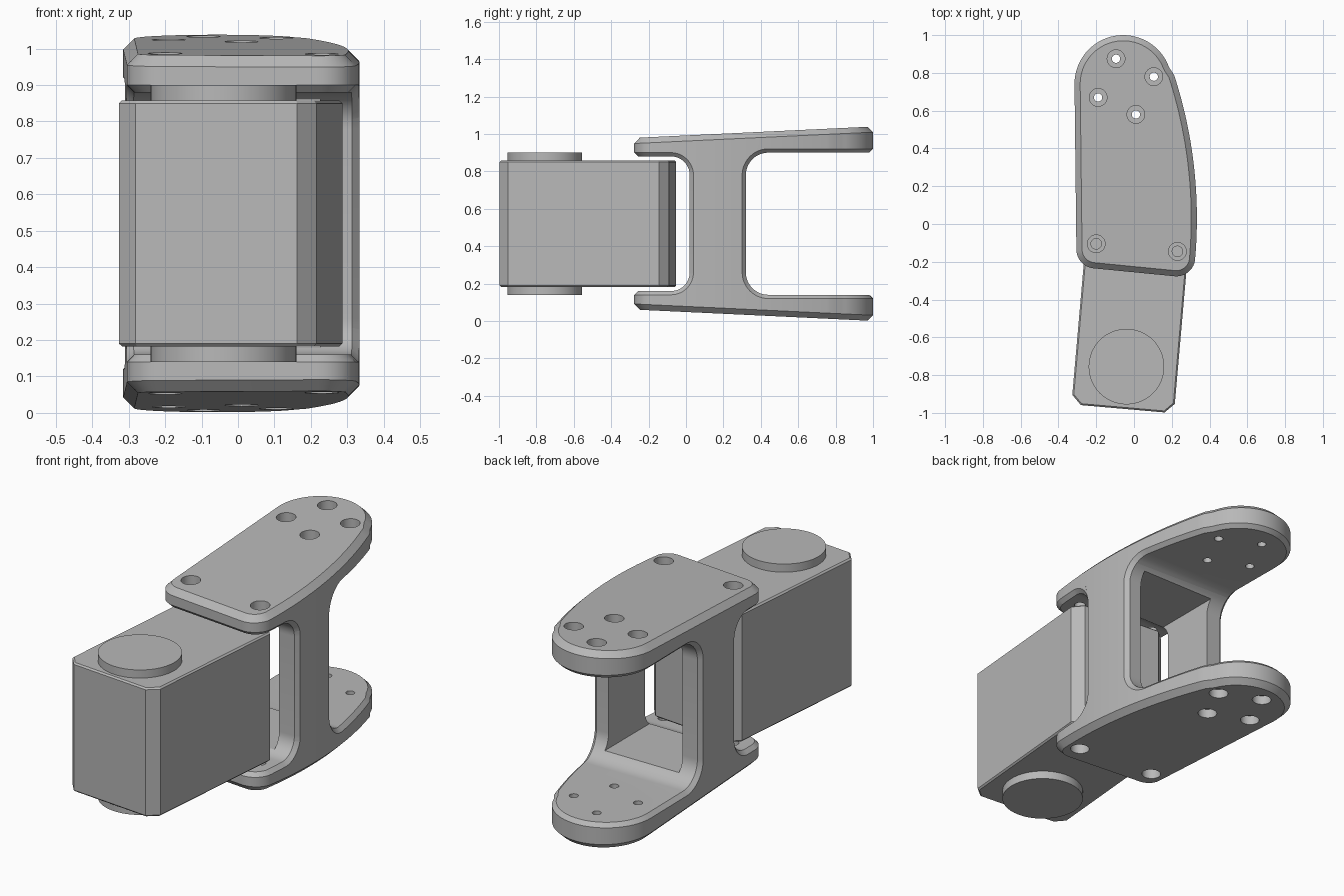
import bpy, bmesh
from math import cos, sin, radians
from mathutils import Matrix, Vector

if "Cube" in bpy.data.objects:
    bpy.data.objects.remove(bpy.data.objects["Cube"])

MID = 0.52          # height of the horizontal symmetry plane

grey = bpy.data.materials.new("satin_grey")
grey.use_nodes = True
GREY = (0.48, 0.48, 0.48, 1)
grey.diffuse_color = GREY
grey.node_tree.nodes["Principled BSDF"].inputs["Base Color"].default_value = GREY


def arc(cx, cy, r, a0, a1, n):
    """Points on an arc, angles in degrees."""
    angles = [radians(a0 + (a1 - a0) * i / n) for i in range(n + 1)]
    return [(cx + r * cos(a), cy + r * sin(a)) for a in angles]


def prism(points, direction):
    """Closed prism from a ring of 3D points."""
    bm = bmesh.new()
    face = bm.faces.new([bm.verts.new(p) for p in points])
    new = bmesh.ops.extrude_face_region(bm, geom=[face])["geom"]
    moved = [g for g in new if isinstance(g, bmesh.types.BMVert)]
    bmesh.ops.translate(bm, verts=moved, vec=direction)
    bmesh.ops.recalc_face_normals(bm, faces=bm.faces)
    return bm


def bevel_edges(bm, edges, width):
    bmesh.ops.bevel(bm, geom=edges, offset=width, offset_type='OFFSET',
                    segments=1, profile=0.5, affect='EDGES', clamp_overlap=False)


def cap_edges(bm):
    """Edges around the top and bottom faces."""
    return list({e for f in bm.faces if abs(f.normal.z) > 0.9 for e in f.edges})


def finish(name, bm):
    mesh = bpy.data.meshes.new(name)
    bm.to_mesh(mesh)
    bm.free()
    mesh.materials.append(grey)
    obj = bpy.data.objects.new(name, mesh)
    bpy.context.collection.objects.link(obj)
    return obj


def activate(obj):
    bpy.ops.object.select_all(action='DESELECT')
    obj.select_set(True)
    bpy.context.view_layer.objects.active = obj


def cut(obj, bm):
    """Subtract a bmesh volume from an object."""
    cutter = finish("cutter", bm)
    cutter.hide_render = True
    activate(obj)
    mod = obj.modifiers.new("cut", 'BOOLEAN')
    mod.operation, mod.solver, mod.object = 'DIFFERENCE', 'EXACT', cutter
    bpy.ops.object.modifier_apply(modifier=mod.name)
    bpy.data.objects.remove(cutter)


def smooth(obj):
    activate(obj)
    bpy.ops.object.shade_smooth_by_angle(angle=radians(25))


def cylinder(x, y, r, z0, z1, n=32):
    ring = [(px, py, z0) for px, py in arc(x, y, r, 0, 360, n)[:-1]]
    return prism(ring, Vector((0, 0, z1 - z0)))


# Motor body: slightly turned box with chamfered corners
bm = bmesh.new()
bmesh.ops.create_cube(bm, size=1)
bmesh.ops.scale(bm, vec=(0.545, 0.91, 0.675), verts=bm.verts)
bevel_edges(bm, [e for e in bm.edges
                 if abs(e.verts[0].co.z - e.verts[1].co.z) > 0.1], 0.05)
bm.normal_update()
bevel_edges(bm, cap_edges(bm), 0.008)
bm.transform(Matrix.Translation((-0.02, -0.525, MID)) @ Matrix.Rotation(radians(-5), 4, 'Z'))
finish("motor_body", bm)

# Round pivot discs above and below the body
for name, z0, z1 in (("pivot_disc_top", 0.85, 0.90), ("pivot_disc_bottom", 0.14, 0.19)):
    smooth(finish(name, cylinder(-0.04, -0.755, 0.2, z0, z1, 64)))

# Bracket block: rounded outline with a bowed side and caps that spread to the back
outline = (arc(-2.117, 0.03, 2.45, -4, 18, 24)
           + arc(-0.057, 0.742, 0.258, 20, 180, 32)
           + arc(-0.205, -0.135, 0.1, 182, 265, 10)
           + arc(0.224, -0.177, 0.1, 265, 352, 10))
bm = prism([(x, y, -1) for x, y in outline], Vector((0, 0, 2)))
for v in bm.verts:
    half = 0.472 + 0.0475 * v.co.y
    v.co.z = MID + (half if v.co.z > 0 else -half)
bm.normal_update()
bevel_edges(bm, cap_edges(bm), 0.03)
bracket = finish("bracket", bm)


# Front and back openings with rounded inner corners
def opening(wall, far, half, r):
    """Side profile of an opening whose round corners lie at y = wall."""
    s = 1 if far < wall else -1
    top = [(wall + s * (px - r), MID + half - r + pz) for px, pz in arc(0, 0, r, 0, 90, 12)]
    low = [(y, 2 * MID - z) for y, z in reversed(top)]
    ring = [(far, MID - half)] + low + top + [(far, MID + half)]
    return prism([(-1, y, z) for y, z in ring], Vector((2, 0, 0)))


cut(bracket, opening(0.02, -0.6, 0.36, 0.1))
cut(bracket, opening(0.32, 1.4, 0.38, 0.12))

# Chamfer along the sharp edges of the openings
activate(bracket)
mod = bracket.modifiers.new("chamfer", 'BEVEL')
mod.width, mod.segments = 0.02, 1
mod.limit_method, mod.angle_limit = 'ANGLE', radians(60)
mod.use_clamp_overlap = False
bpy.ops.object.modifier_apply(modifier=mod.name)

# Window through the web
window = bmesh.new()
bmesh.ops.create_cube(window, size=1)
bmesh.ops.scale(window, vec=(0.43, 0.6, 0.68), verts=window.verts)
bmesh.ops.translate(window, vec=(0.01, 0.17, MID), verts=window.verts)
cut(bracket, window)

# Counterbored screw holes in both plates: x, y, hole radius, counterbore depth
screws = [(-0.095, 0.875, 0.022, 0.05), (0.105, 0.78, 0.022, 0.05),
          (-0.19, 0.67, 0.022, 0.05), (0.01, 0.58, 0.022, 0.05),
          (-0.2, -0.105, 0.028, 0.07), (0.23, -0.145, 0.028, 0.07)]
for x, y, r, depth in screws:
    floor = 0.472 + 0.0475 * y - depth
    cut(bracket, cylinder(x, y, r, -0.2, 1.3, 24))
    cut(bracket, cylinder(x, y, 0.047, MID + floor, 1.3))
    cut(bracket, cylinder(x, y, 0.047, -0.2, MID - floor))
smooth(bracket)
